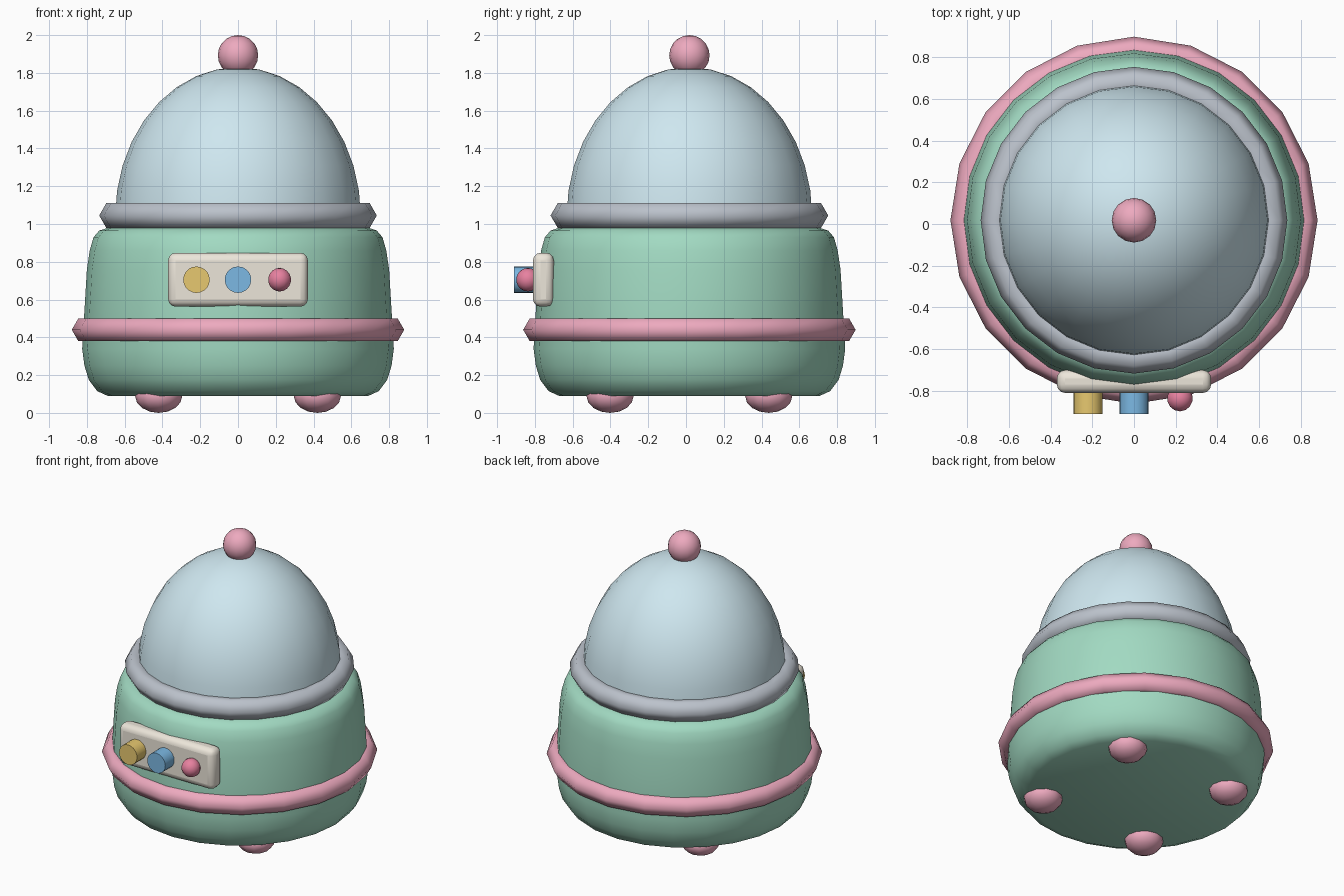
import bpy, bmesh, math
from mathutils import Matrix

if "Cube" in bpy.data.objects:
    bpy.data.objects.remove(bpy.data.objects["Cube"])

CY = 0.018  # body axis sits slightly behind centre because the buttons stick out


def material(name, rgb):
    m = bpy.data.materials.new(name)
    m.diffuse_color = (*rgb, 1)
    m.use_nodes = True
    m.node_tree.nodes["Principled BSDF"].inputs["Base Color"].default_value = m.diffuse_color
    return m


PINK = material("pink", (0.85, 0.40, 0.52))
GREEN = material("green", (0.36, 0.70, 0.54))
GLASS = material("pale_blue", (0.62, 0.80, 0.87))
STEEL = material("steel", (0.50, 0.54, 0.60))
CREAM = material("cream", (0.84, 0.79, 0.70))
YELLOW = material("yellow", (0.80, 0.58, 0.16))
BLUE = material("blue", (0.20, 0.48, 0.77))
RED = material("red", (0.80, 0.22, 0.35))


def finish(obj, name, mat, angle=40):
    obj.name = name
    obj.data.materials.append(mat)
    bpy.ops.object.select_all(action='DESELECT')
    obj.select_set(True)
    bpy.context.view_layer.objects.active = obj
    bpy.ops.object.shade_smooth_by_angle(angle=math.radians(angle))
    return obj


def lathe(name, profile, mat, segments=24, angle=40):
    """Spin an (r, z) profile about the body axis."""
    bm = bmesh.new()
    verts = [bm.verts.new((r, 0, z)) for r, z in profile]
    edges = [bm.edges.new(p) for p in zip(verts, verts[1:])]
    bmesh.ops.spin(bm, geom=verts + edges, cent=(0, 0, 0), axis=(0, 0, 1),
                   angle=math.tau, steps=segments, use_duplicate=False)
    bmesh.ops.remove_doubles(bm, verts=bm.verts, dist=1e-4)
    bmesh.ops.recalc_face_normals(bm, faces=bm.faces)
    mesh = bpy.data.meshes.new(name)
    bm.to_mesh(mesh)
    bm.free()
    obj = bpy.data.objects.new(name, mesh)
    bpy.context.collection.objects.link(obj)
    obj.location.y = CY
    return finish(obj, name, mat, angle)


def ball(name, loc, scale, mat, seg=16, rings=10):
    bpy.ops.mesh.primitive_uv_sphere_add(segments=seg, ring_count=rings, radius=1, location=loc)
    obj = bpy.context.object
    obj.data.transform(Matrix.Diagonal((*scale, 1)))
    return finish(obj, name, mat, 60)


def ring(name, z, major, minor, sides, mat, segments):
    bpy.ops.mesh.primitive_torus_add(location=(0, CY, z), major_radius=major, minor_radius=minor,
                                     major_segments=segments, minor_segments=sides)
    return finish(bpy.context.object, name, mat, 65)


# Body shell with rounded rims
lathe("body", [(0, 0.09), (0.69, 0.09), (0.745, 0.115), (0.79, 0.175), (0.813, 0.25),
               (0.825, 0.34), (0.80, 0.76), (0.785, 0.86), (0.765, 0.93), (0.735, 0.965),
               (0.69, 0.98), (0, 0.98)], GREEN)

# Domed cover: half ellipsoid
N = 9
dome = [(0.65 * math.cos(a), 1.04 + 0.79 * math.sin(a))
        for a in (i / N * math.pi / 2 for i in range(N + 1))]
lathe("dome", [(0, 1.04)] + dome[:-1] + [(0, 1.83)], GLASS)

# Rings
ring("bumper_ring", 0.44, 0.81, 0.07, 6, PINK, 20)
ring("dome_collar", 1.045, 0.66, 0.075, 6, STEEL, 24)

# Top knob and feet
ball("top_knob", (0, CY, 1.893), (0.107,) * 3, PINK)
for sx in (-1, 1):
    for sy in (-1, 1):
        ball(f"foot_{'left' if sx < 0 else 'right'}_{'front' if sy < 0 else 'back'}",
             (0.42 * sx, CY + 0.42 * sy, 0.09), (0.125, 0.125, 0.09), PINK, 12, 8)

# Control panel
bpy.ops.mesh.primitive_cube_add(size=1, location=(0, -0.755, 0.705))
panel = bpy.context.object
panel.data.transform(Matrix.Diagonal((0.74, 0.11, 0.285, 1)))
bevel = panel.modifiers.new("round", 'BEVEL')
bevel.width = 0.04
bevel.segments = 3
finish(panel, "control_panel", CREAM)

# Buttons and bulb
for name, x, mat in (("yellow_button", -0.22, YELLOW), ("blue_button", 0, BLUE)):
    bpy.ops.mesh.primitive_cylinder_add(vertices=20, radius=0.07, depth=0.12,
                                        location=(x, -0.85, 0.705), rotation=(math.pi / 2, 0, 0))
    finish(bpy.context.object, name, mat)
ball("red_bulb", (0.22, -0.837, 0.705), (0.062,) * 3, RED, 14, 9)
